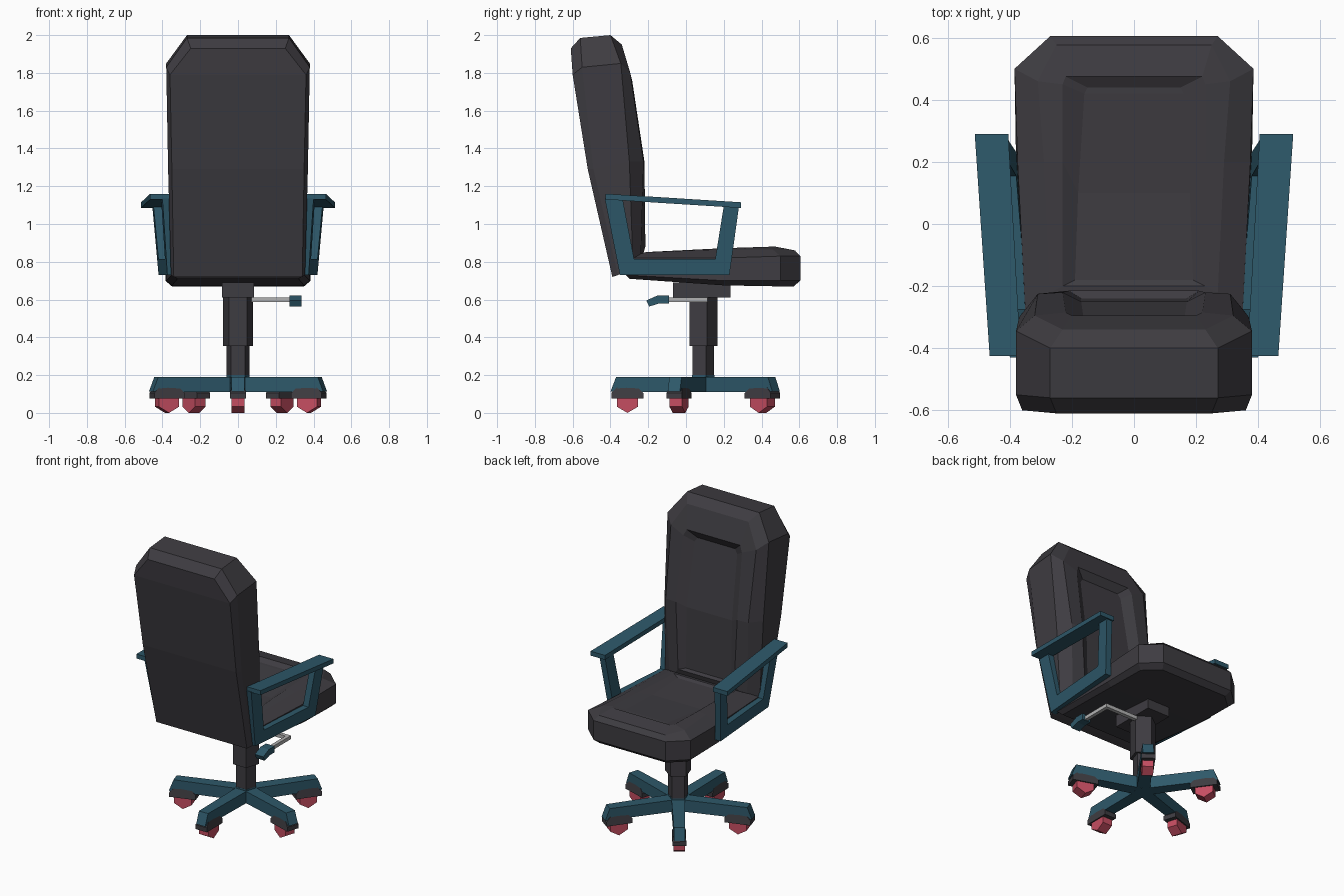
import bpy, bmesh, math
from mathutils import Vector, Matrix

if "Cube" in bpy.data.objects:
    bpy.data.objects.remove(bpy.data.objects["Cube"])


def material(name, rgb):
    m = bpy.data.materials.new(name)
    m.diffuse_color = (*rgb, 1)
    m.use_nodes = True
    m.node_tree.nodes["Principled BSDF"].inputs["Base Color"].default_value = m.diffuse_color
    return m


LEATHER = material("dark grey", (0.048, 0.045, 0.053))
TEAL = material("teal", (0.027, 0.098, 0.143))
RED = material("wheel red", (0.56, 0.075, 0.12))
METAL = material("light metal", (0.45, 0.45, 0.45))


def build(name, verts, faces, mat):
    bm = bmesh.new()
    vs = [bm.verts.new(v) for v in verts]
    for f in faces:
        bm.faces.new([vs[i] for i in f])
    bmesh.ops.recalc_face_normals(bm, faces=bm.faces)
    me = bpy.data.meshes.new(name)
    bm.to_mesh(me)
    bm.free()
    me.materials.append(mat)
    ob = bpy.data.objects.new(name, me)
    bpy.context.collection.objects.link(ob)
    return ob


def cushion(name, half_rings, mat):
    """Loft mirrored half outlines; both ends closed with cross strips."""
    verts, faces = [], []
    n = len(half_rings[0])
    for r in half_rings:
        verts += r + [(-x, y, z) for x, y, z in reversed(r)]
    m = 2 * n
    for k in range(len(half_rings) - 1):
        for i in range(m):
            j = (i + 1) % m
            faces.append((k * m + i, k * m + j, (k + 1) * m + j, (k + 1) * m + i))
    for base in (0, (len(half_rings) - 1) * m):
        for i in range(n - 1):
            faces.append((base + i, base + i + 1, base + m - 2 - i, base + m - 1 - i))
    return build(name, verts, faces, mat)


def loft(name, rings, mat, matrix=Matrix()):
    """Join same-sized closed sections and cap both ends."""
    m = len(rings[0])
    verts = [matrix @ Vector(v) for r in rings for v in r]
    faces = [(k * m + i, k * m + (i + 1) % m, (k + 1) * m + (i + 1) % m, (k + 1) * m + i)
             for k in range(len(rings) - 1) for i in range(m)]
    faces += [tuple(range(m)), tuple(range(len(verts) - m, len(verts)))]
    return build(name, verts, faces, mat)


def box(name, lo, hi, mat):
    ring = lambda z: [(lo[0], lo[1], z), (hi[0], lo[1], z), (hi[0], hi[1], z), (lo[0], hi[1], z)]
    return loft(name, [ring(lo[2]), ring(hi[2])], mat)


# Seat: bottom, rounded side, padded rim, shallow recess
cushion("seat", [
    [(.32, -.30, .71), (.35, .20, .675), (.35, .48, .67), (.25, .57, .67)],
    [(.35, -.32, .73), (.38, .20, .70), (.385, .50, .70), (.27, .605, .70)],
    [(.35, -.29, .82), (.375, .20, .82), (.385, .50, .83), (.27, .605, .83)],
    [(.27, -.22, .85), (.29, .20, .865), (.31, .46, .865), (.25, .577, .86)],
    [(.23, -.20, .852), (.23, .20, .872), (.23, .45, .88), (.22, .475, .88)],
    [(.19, -.18, .84), (.18, .10, .835), (.16, .42, .86), (.15, .44, .86)],
], LEATHER)

# Backrest: rear panel, bevel, side, front bolster, recess
cushion("backrest", [
    [(.34, -.39, .72), (.35, -.52, 1.29), (.36, -.60, 1.79), (.25, -.61, 1.93)],
    [(.355, -.36, .73), (.37, -.49, 1.29), (.38, -.55, 1.83), (.27, -.56, 1.985)],
    [(.355, -.28, .76), (.37, -.30, 1.33), (.38, -.345, 1.85), (.27, -.40, 2.0)],
    [(.29, -.24, .80), (.31, -.225, 1.33), (.32, -.295, 1.80), (.23, -.34, 1.95)],
    [(.21, -.215, .88), (.23, -.22, 1.33), (.22, -.285, 1.76), (.20, -.295, 1.80)],
    [(.17, -.24, .89), (.17, -.25, 1.30), (.16, -.32, 1.72), (.14, -.325, 1.75)],
], LEATHER)

# Armrests: leaning U frame with a flat pad on top
outer = [(-.43, 1.135), (-.35, .73), (.23, .73), (.28, 1.09)]
inner = [(-.335, 1.13), (-.275, .815), (.155, .815), (.20, 1.095)]
for side, s in (("right", 1), ("left", -1)):
    def frame_point(p, t):
        y, z = p
        return (s * (.38 + .08 * y + .08 * (z - .73) + t), y, z)
    loft(f"{side}_arm_frame",
         [[frame_point(o, -.02), frame_point(o, .022), frame_point(i, .022), frame_point(i, -.02)]
          for o, i in zip(outer, inner)], TEAL)
    pad = [(.365, -.425, 1.16), (.465, -.425, 1.16), (.513, .29, 1.115), (.405, .29, 1.115)]
    loft(f"{side}_arm_pad",
         [[(s * x, y, z - d) for x, y, z in pad] for d in (.03, 0)], TEAL)

# Pedestal: five-sided columns under a mounting plate
CY = .085


def pentagon(r, z):
    return [(r * math.cos(math.radians(90 + 72 * k)),
             CY + r * math.sin(math.radians(90 + 72 * k)), z) for k in range(5)]


box("seat_mount", (-.085, -.07, .61), (.085, .235, .69), LEATHER)
loft("upper_column", [pentagon(.083, .355), pentagon(.083, .62)], LEATHER)
loft("lower_column", [pentagon(.064, .18), pentagon(.064, .36)], LEATHER)
loft("base_hub", [pentagon(.065, .11), pentagon(.065, .2)], TEAL)

# Five legs with casters; local +x runs outward along the leg
hexagon = [(.395 + .065 * math.sin(math.radians(60 * k)),
            .066 + .066 * math.cos(math.radians(60 * k))) for k in range(6)]
fender = [(.31, .075), (.31, .105), (.35, .145), (.44, .145), (.48, .105), (.48, .075)]
for k in range(5):
    mat = Matrix.Translation((0, CY, 0)) @ Matrix.Rotation(math.radians(-90 + 72 * k), 4, 'Z')
    loft(f"base_leg_{k + 1}", [
        [(0, -.042, .11), (0, .042, .11), (0, .042, .19), (0, -.042, .19)],
        [(.485, -.034, .112), (.485, .034, .112), (.455, .034, .19), (.455, -.034, .19)],
    ], TEAL, mat)
    loft(f"wheel_{k + 1}", [[(x, y, z) for x, z in hexagon] for y in (-.035, .035)], RED, mat)
    # Fender narrows toward its top
    loft(f"wheel_fender_{k + 1}",
         [[(x, sy * (.043 if z < .14 else .032), z) for x, z in fender] for sy in (-1, 1)],
         LEATHER, mat)

# Height lever: bent metal rod with a flat grip
h = .012
loft("lever_rod", [
    [(.02, .115, .598 - h), (.02, .09, .598 - h), (.02, .09, .598 + h), (.02, .115, .598 + h)],
    [(.317, .115, .598 - h), (.293, .09, .598 - h), (.293, .09, .598 + h), (.317, .115, .598 + h)],
    [(.317, -.11, .598 - h), (.293, -.11, .598 - h), (.293, -.11, .598 + h), (.317, -.11, .598 + h)],
], METAL)
loft("lever_grip", [
    [(.273, y, a), (.337, y, a), (.337, y2, b), (.273, y2, b)]
    for y, a, y2, b in ((-.09, .58, -.09, .622), (-.14, .58, -.15, .622), (-.195, .563, -.21, .595))
], TEAL)
